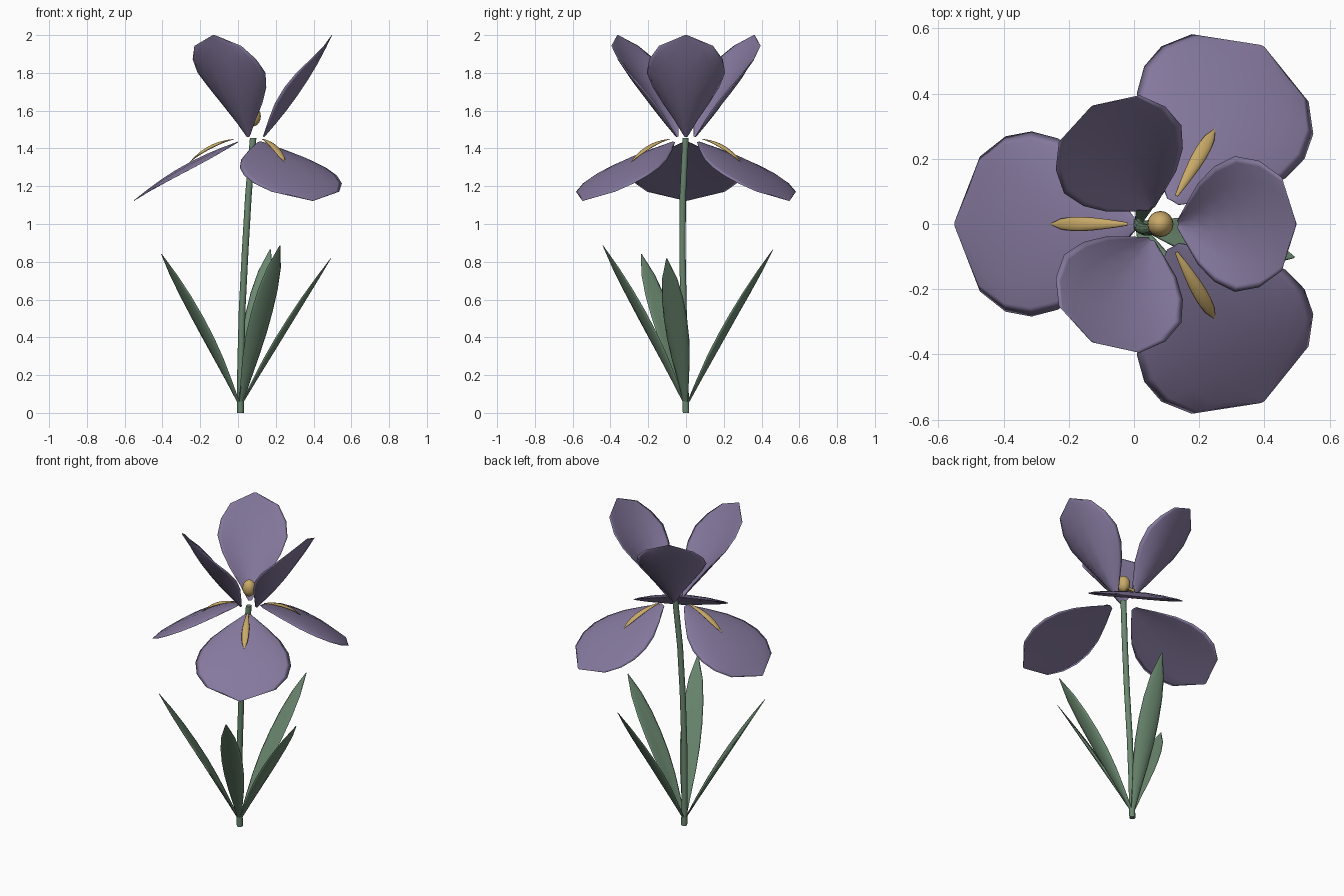
import bpy, bmesh, math
from mathutils import Vector

if "Cube" in bpy.data.objects:
    bpy.data.objects.remove(bpy.data.objects["Cube"])


def material(name, rgb):
    m = bpy.data.materials.new(name)
    m.diffuse_color = (*rgb, 1)
    m.use_nodes = True
    m.node_tree.nodes["Principled BSDF"].inputs["Base Color"].default_value = m.diffuse_color
    return m


PURPLE = material("petal purple", (0.235, 0.19, 0.34))
GREEN = material("leaf green", (0.145, 0.245, 0.16))
GOLD = material("beard gold", (0.58, 0.40, 0.14))


def finish(name, bm, mat):
    bmesh.ops.recalc_face_normals(bm, faces=bm.faces[:])
    me = bpy.data.meshes.new(name)
    bm.to_mesh(me)
    bm.free()
    me.materials.append(mat)
    for p in me.polygons:
        p.use_smooth = len(p.vertices) <= 4
    ob = bpy.data.objects.new(name, me)
    bpy.context.collection.objects.link(ob)
    return ob


def blade(name, mat, center, azimuth, start, end, outline, bulge, cup, fade, thick, seg=14):
    """Curved lens-section blade between two (radius, height) points; outline = (t, half width)."""
    a = math.radians(azimuth)
    out = Vector((math.cos(a), math.sin(a), 0))
    side = Vector((-math.sin(a), math.cos(a), 0))
    dr, dz = end[0] - start[0], end[1] - start[1]
    length = math.hypot(dr, dz)
    nr, nz = -dz / length, dr / length
    bm = bmesh.new()
    rows = []
    for t, w in outline:
        row = []
        th = thick * max(0.12, min(1, 4 * t * (1 - t)))
        for j in range(seg):
            ang = 2 * math.pi * j / seg
            u = math.cos(ang)
            off = bulge * 4 * t * (1 - t) + cup * w * u * u * (fade - t)
            off += th * math.sin(ang)
            r = start[0] + dr * t + nr * off
            z = start[1] + dz * t + nz * off
            row.append(bm.verts.new(Vector((center[0], center[1], z)) + out * r + side * w * u))
        rows.append(row)
    for p, q in zip(rows, rows[1:]):
        for j in range(seg):
            k = (j + 1) % seg
            bm.faces.new((p[j], q[j], q[k], p[k]))
    bm.faces.new(rows[0])
    bm.faces.new(rows[-1])
    return finish(name, bm, mat)


def even(widths):
    return [(i / (len(widths) - 1), w) for i, w in enumerate(widths)]


HEAD = (0.08, 0)
STANDARD = ((0, 0.010), (0.14, 0.064), (0.28, 0.124), (0.43, 0.176), (0.585, 0.208),
            (0.74, 0.194), (0.89, 0.143), (1, 0.006))
FALL = even((0.02, 0.120, 0.208, 0.263, 0.284, 0.269, 0.207, 0.008))
BEARD = even((0.005, 0.011, 0.016, 0.020, 0.022, 0.021, 0.016, 0.002))
LEAF = even((0.012, 0.030, 0.048, 0.060, 0.063, 0.058, 0.041, 0.003))

# Three upright petals, three drooping petals and their beards
for k in range(3):
    blade(f"upright_petal_{k+1}", PURPLE, HEAD, 120 * k,
          (0.058, 1.46), (0.417, 2.0), STANDARD, -0.018, 0.74, 1, 0.012)
    blade(f"drooping_petal_{k+1}", PURPLE, HEAD, 60 + 120 * k,
          (0.08, 1.435), (0.63, 1.124), FALL, 0.022, -0.13, 1.15, 0.012)
    blade(f"beard_{k+1}", GOLD, HEAD, 60 + 120 * k,
          (0.10, 1.45), (0.335, 1.328), BEARD, 0.020, -0.1, 1, 0.009, 10)

# Leaves: azimuth, reach, tip height
for k, (az, reach, top) in enumerate(((71, 0.487, 0.865), (209.5, 0.479, 0.84),
                                      (295.5, 0.487, 0.885), (348, 0.49, 0.818))):
    blade(f"leaf_{k+1}", GREEN, (0.012, 0), az, (0.012, 0.05), (reach, top),
          LEAF, 0.010, 0.35, 1, 0.010, 10)

# Stem: swept ring along a gentle curve
path = [(0.013, 0, 0), (0.014, -0.006, 0.25), (0.022, -0.013, 0.55), (0.038, -0.019, 0.86),
        (0.055, -0.017, 1.15), (0.080, -0.002, 1.455)]
bm = bmesh.new()
SIDES = 10
rings = []
for x, y, z in path:
    r = 0.018 - 0.0005 * z
    rings.append([bm.verts.new((x + r * math.cos(2 * math.pi * s / SIDES),
                                y + r * math.sin(2 * math.pi * s / SIDES), z)) for s in range(SIDES)])
for p, q in zip(rings, rings[1:]):
    for s in range(SIDES):
        e = (s + 1) % SIDES
        bm.faces.new((p[s], p[e], q[e], q[s]))
bm.faces.new(rings[0][::-1])
bm.faces.new(rings[-1])
finish("stem", bm, GREEN)

# Golden centre
bm = bmesh.new()
bmesh.ops.create_uvsphere(bm, u_segments=16, v_segments=10, radius=0.04)
for v in bm.verts:
    v.co = Vector((v.co.x + HEAD[0] + 0.001, v.co.y, v.co.z * 1.3 + 1.57))
finish("flower_centre", bm, GOLD)
